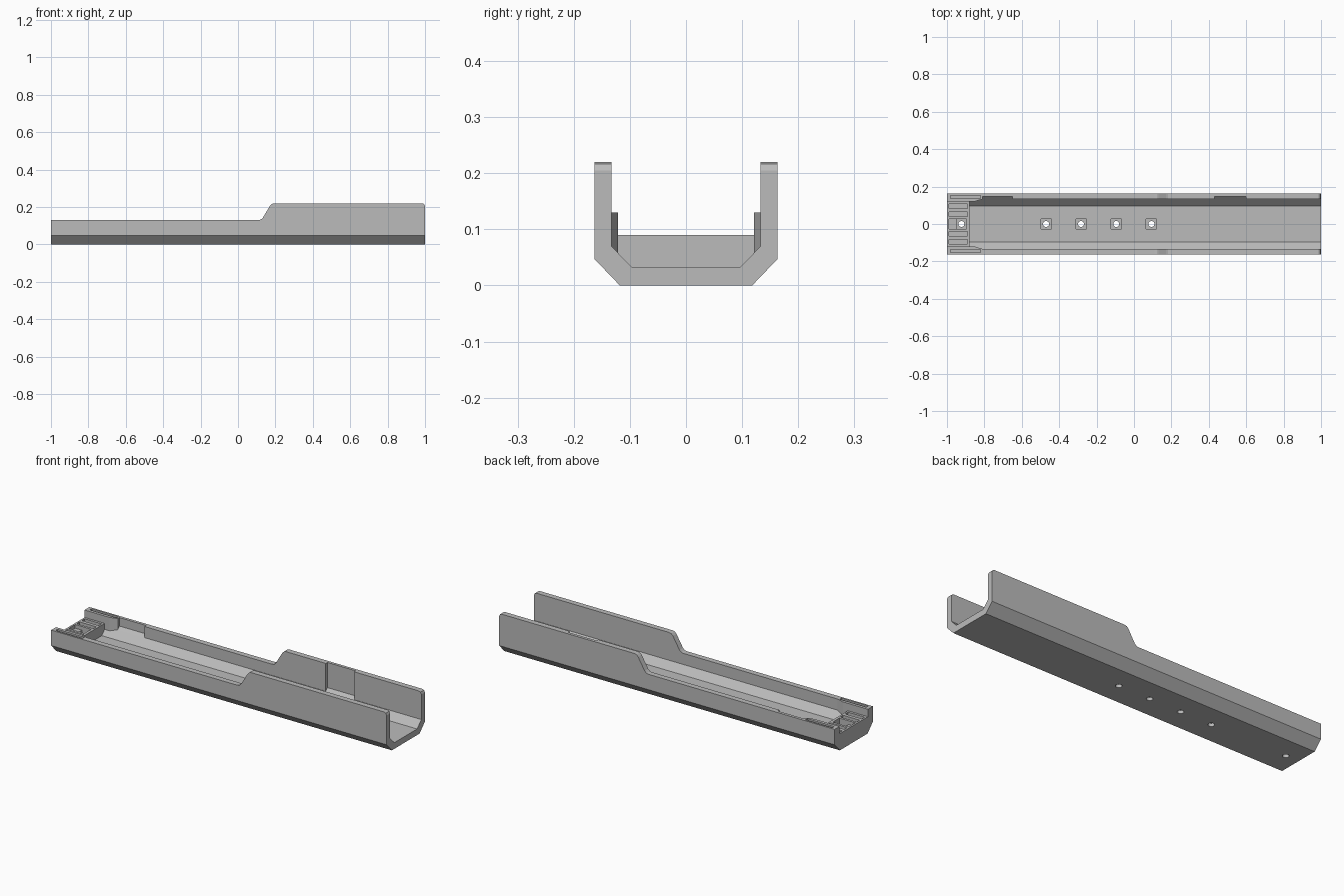
import bpy, bmesh, math

if "Cube" in bpy.data.objects:
    bpy.data.objects.remove(bpy.data.objects["Cube"])

grey = bpy.data.materials.new("mid_grey")
grey.diffuse_color = (0.5, 0.5, 0.5, 1)
grey.use_nodes = True
grey.node_tree.nodes["Principled BSDF"].inputs["Base Color"].default_value = grey.diffuse_color


def loft(name, sections):
    """Closed solid through matching rings of points."""
    bm = bmesh.new()
    rings = [[bm.verts.new(p) for p in s] for s in sections]
    n = len(rings[0])
    for a, b in zip(rings, rings[1:]):
        for i in range(n):
            j = (i + 1) % n
            bm.faces.new((a[i], a[j], b[j], b[i]))
    bm.faces.new(rings[0][::-1])
    bm.faces.new(rings[-1])
    bmesh.ops.recalc_face_normals(bm, faces=bm.faces)
    me = bpy.data.meshes.new(name)
    bm.to_mesh(me)
    bm.free()
    ob = bpy.data.objects.new(name, me)
    bpy.context.collection.objects.link(ob)
    me.materials.append(grey)
    return ob


def along_x(name, profile, x0, x1):
    return loft(name, [[(x, y, z) for y, z in profile] for x in (x0, x1)])


def box(x0, x1, y0, y1, z0, z1):
    return along_x("cutter", [(y0, z0), (y1, z0), (y1, z1), (y0, z1)], x0, x1)


def cylinder(x, r, z0, z1, n=20):
    ring = [(x + r * math.cos(2 * math.pi * i / n), r * math.sin(2 * math.pi * i / n)) for i in range(n)]
    return loft("cutter", [[(px, py, z) for px, py in ring] for z in (z0, z1)])


def mirrored(half):
    return half + [(-y, z) for y, z in reversed(half)]


def cut(target, cutter):
    cutter.hide_render = True
    mod = target.modifiers.new("cut", 'BOOLEAN')
    mod.operation = 'DIFFERENCE'
    mod.solver = 'EXACT'
    mod.object = cutter
    bpy.context.view_layer.objects.active = target
    bpy.ops.object.modifier_apply(modifier=mod.name)
    bpy.data.objects.remove(cutter, do_unlink=True)


# Solid outer body with chamfered lower edges
body = along_x("channel_body", mirrored([(0.118, 0), (0.163, 0.047), (0.163, 0.3)]), -1, 1)

# Side silhouette: low rear wall, ramp, tall front wall with rounded corner
side = [(-1.1, 0.13), (0.11, 0.13), (0.122, 0.133), (0.132, 0.142), (0.171, 0.207),
        (0.181, 0.217), (0.195, 0.22), (0.985, 0.22), (0.995, 0.216), (1.0, 0.205),
        (1.1, 0.205), (1.1, 0.4), (-1.1, 0.4)]
cut(body, loft("cutter", [[(x, y, z) for x, z in side] for y in (-0.3, 0.3)]))


# Inner trough, narrower between the end pads and flaring out to the thin walls
def trough(w):
    return mirrored([(0.097, 0.033), (w, 0.033 + (w - 0.097) * 1.028), (w, 0.4)])


cut(body, loft("cutter", [[(x, y, z) for y, z in trough(w)] for x, w in
                          ((-0.88, 0.121), (-0.85, 0.121), (-0.81, 0.133), (1.1, 0.133))]))

# Lower the end block
cut(body, box(-1.1, -0.87, -0.121, 0.121, 0.09, 0.4))

# Shallow recesses in the back wall
for x0, x1 in ((-0.81, -0.65), (0.43, 0.60)):
    cut(body, along_x("cutter", [(0.11, 0.0464), (0.147, 0.0844), (0.147, 0.4), (0.11, 0.4)], x0, x1))

# Slots in the end block and in the pad tops
for s in (-1, 1):
    for y in (0.053, 0.096):
        cut(body, box(-0.99, -0.89, s * y - 0.012, s * y + 0.012, 0.06, 0.2))
    cut(body, box(-0.98, -0.82, s * 0.145 - 0.008, s * 0.145 + 0.008, 0.09, 0.3))

# End block screw pocket
cut(body, box(-0.99, -0.94, -0.028, 0.028, 0.07, 0.2))
cut(body, box(-0.95, -0.895, -0.028, 0.028, 0.05, 0.2))
cut(body, cylinder(-0.923, 0.016, -0.1, 0.2))

# Floor screw holes with square nut pockets
for x in (-0.47, -0.283, -0.095, 0.093):
    cut(body, box(x - 0.028, x + 0.028, -0.028, 0.028, 0.017, 0.1))
    cut(body, cylinder(x, 0.016, -0.1, 0.2))
